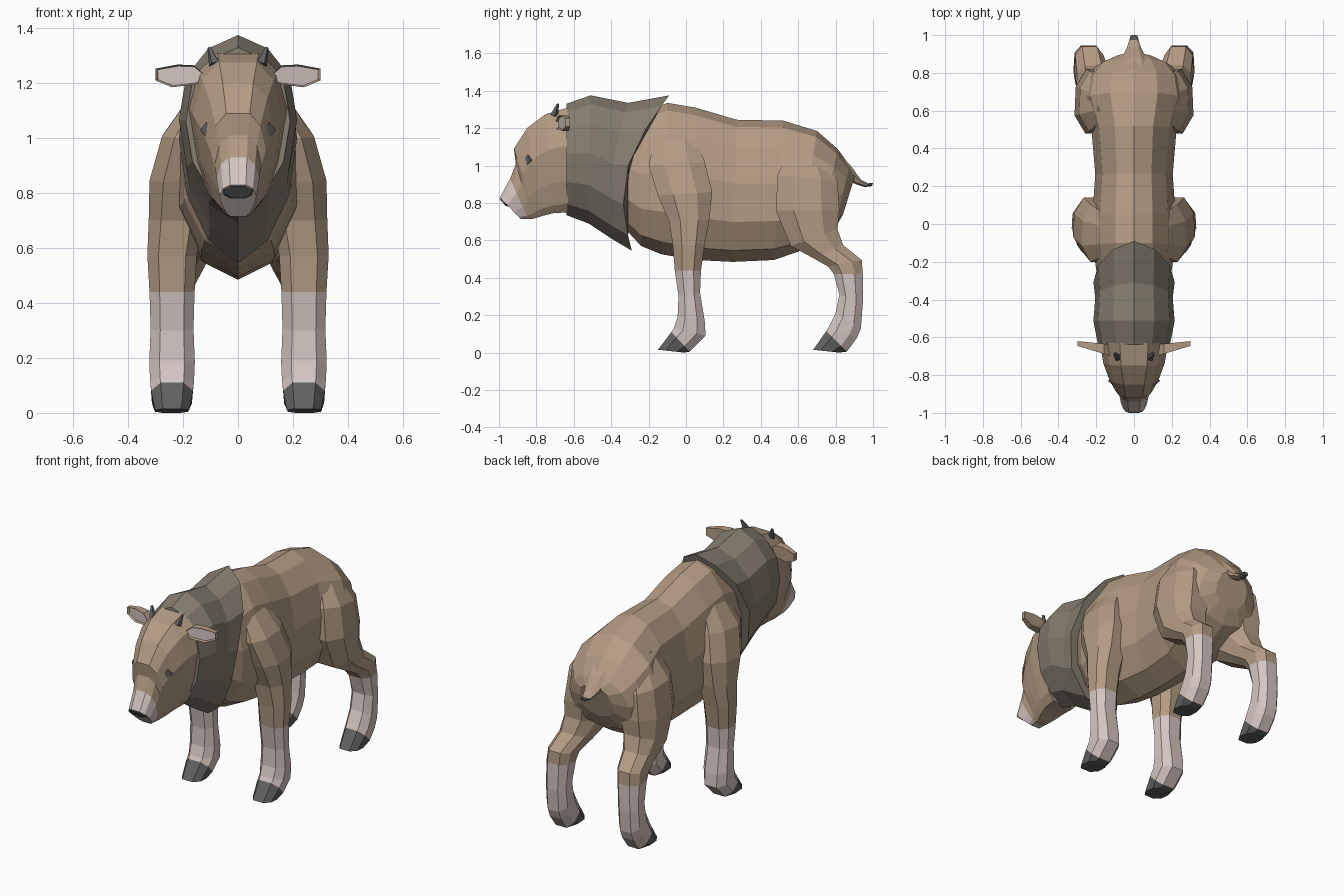
import bpy, bmesh, math
from mathutils import Vector

if "Cube" in bpy.data.objects:
    bpy.data.objects.remove(bpy.data.objects["Cube"])


def material(name, rgb):
    m = bpy.data.materials.new(name)
    m.diffuse_color = (*rgb, 1)
    m.use_nodes = True
    m.node_tree.nodes["Principled BSDF"].inputs["Base Color"].default_value = m.diffuse_color
    return m


BROWN = material("brown_hide", (0.45, 0.33, 0.23))
DARK = material("mane_grey", (0.235, 0.205, 0.16))
PALE = material("pale_skin", (0.66, 0.56, 0.53))
BLACK = material("hoof_dark", (0.12, 0.12, 0.12))


def finish(bm, name, mats):
    bmesh.ops.recalc_face_normals(bm, faces=bm.faces)
    me = bpy.data.meshes.new(name)
    bm.to_mesh(me)
    bm.free()
    for m in mats:
        me.materials.append(m)
    ob = bpy.data.objects.new(name, me)
    bpy.context.collection.objects.link(ob)
    return ob


def loft(name, sections, profile, mats, splits=(), bows=None):
    """Section: (y, z) start, (y, z) end, centre x, half width.
    Profile: (fraction from start to end, width fraction). splits: where material changes."""
    bm = bmesh.new()
    rings = []
    for k, (ya, za, yb, zb, cx, w) in enumerate(sections):
        bow = bows[k] if bows else 0
        right, left = [], []
        for t, f in profile:
            y = ya + (yb - ya) * t + bow * math.sin(math.pi * t)
            z = za + (zb - za) * t
            right.append(bm.verts.new((cx + w * f, y, z)))
            if f > 0:
                left.append(bm.verts.new((cx - w * f, y, z)))
        rings.append(right + left[::-1])
    n = len(rings[0])
    for k in range(len(rings) - 1):
        a, b = rings[k], rings[k + 1]
        for i in range(n):
            j = (i + 1) % n
            f = bm.faces.new((a[i], a[j], b[j], b[i]))
            f.material_index = sum(k >= s for s in splits)
    bm.faces.new(rings[0][::-1])
    bm.faces.new(rings[-1]).material_index = len(splits)
    return finish(bm, name, mats)


TORSO = [(0, 0), (.05, .45), (.2, .82), (.45, 1), (.72, .97), (.92, .6), (1, 0)]
HEAD = [(0, .42), (.12, .8), (.36, 1), (.7, .82), (.92, .6), (1, .4)]
NECK = [(0, 0), (.07, .5), (.22, .88), (.45, 1), (.7, .87), (.9, .5), (1, 0)]
LEG = [(0, .55), (.28, 1), (.72, .95), (1, .5)]

# Torso
loft("torso", [
    (-.36, 1.24, -.36, .7, 0, .14), (-.24, 1.28, -.24, .57, 0, .2),
    (-.1, 1.335, -.13, .525, 0, .22),
    (.05, 1.31, .05, .495, 0, .22), (.27, 1.245, .25, .485, 0, .205),
    (.52, 1.24, .47, .495, 0, .225), (.7, 1.185, .6, .54, 0, .28),
    (.81, 1.09, .71, .6, 0, .26), (.875, 1.0, .79, .65, 0, .2),
    (.905, .95, .84, .74, 0, .11)], TORSO, [BROWN])

# Mane collar around the neck, with pointed rear edge
loft("mane", [
    (-.64, 1.33, -.64, .735, 0, .19), (-.51, 1.375, -.52, .69, 0, .215),
    (-.31, 1.335, -.4, .61, 0, .205), (-.09, 1.375, -.29, .545, 0, .215)],
    NECK, [DARK], bows=[0, 0, -.04, -.13])

# Head and pale muzzle
loft("head", [
    (-.63, 1.31, -.63, .75, 0, .18), (-.75, 1.275, -.71, .745, 0, .163),
    (-.85, 1.2, -.77, .73, 0, .132), (-.92, 1.09, -.8, .72, 0, .102),
    (-.91, 1.01, -.82, .715, 0, .085), (-.94, .93, -.845, .715, 0, .078),
    (-.995, .83, -.885, .715, 0, .068)], HEAD, [BROWN, PALE], splits=[5])

# Dark mouth line under the nose
loft("mouth", [
    (-.955, .82, -.93, .775, 0, .06), (-1.0, .825, -.965, .785, 0, .05)],
    LEG, [BLACK])

# Tail with dark tip
loft("tail", [
    (.78, 1.1, .74, 1.0, 0, .1), (.88, 1.0, .83, .93, 0, .07),
    (.935, .925, .91, .9, 0, .04), (.975, .905, .955, .885, 0, .026),
    (1.0, .908, .995, .89, 0, .018)], LEG, [BROWN, BLACK], splits=[3])

FRONT_LEG = [
    (-.15, 1.22, .02, 1.23, .085, .04), (-.2, 1.0, .1, 1.02, .175, .102),
    (-.15, .84, .14, .86, .21, .112), (-.09, .7, .125, .71, .225, .1),
    (-.07, .57, .1, .58, .24, .09), (-.06, .44, .08, .44, .24, .082),
    (-.04, .3, .075, .32, .24, .078), (-.045, .19, .1, .17, .24, .083),
    (-.065, .13, .105, .09, .24, .08), (-.078, .11, .02, .005, .24, .076),
    (-.15, .015, -.01, 0, .24, .062)]
HIND_LEG = [
    (.56, 1.1, .72, 1.08, .13, .06), (.49, .95, .81, .92, .175, .115),
    (.48, .76, .82, .76, .19, .125), (.56, .57, .81, .66, .2, .11),
    (.68, .505, .84, .575, .215, .09), (.76, .46, .94, .495, .235, .08),
    (.79, .42, .945, .42, .24, .077), (.82, .31, .945, .26, .245, .072),
    (.8, .21, .935, .13, .245, .074), (.765, .14, .915, .08, .245, .075),
    (.75, .115, .86, .005, .245, .072), (.68, .015, .82, 0, .245, .06)]


def ear(name, s):
    """Brown ear wedge with a pale inner face in front."""
    outline = [(.1, 1.21), (.16, 1.265), (.22, 1.268), (.3, 1.253), (.3, 1.21), (.24, 1.185), (.16, 1.195)]
    bm = bmesh.new()
    back, front = [], []
    for x, z in outline:
        u = (x - .1) / .2
        front.append(bm.verts.new((s * x, -.705 + .06 * u, z)))
        back.append(bm.verts.new((s * x, -.64 + .02 * u, z)))
    face = bm.faces.new(front)
    bm.faces.new(back[::-1])
    for i in range(7):
        j = (i + 1) % 7
        bm.faces.new((front[i], front[j], back[j], back[i]))
    bmesh.ops.recalc_face_normals(bm, faces=bm.faces)
    bmesh.ops.inset_individual(bm, faces=[face], thickness=.006, depth=-.012)
    face.material_index = 1
    finish(bm, name, [BROWN, PALE])


def spike(name, base, tip, r, taper, sides, mat):
    """Tapered cone from base to tip."""
    base, tip = Vector(base), Vector(tip)
    d = tip - base
    bm = bmesh.new()
    bmesh.ops.create_cone(bm, cap_ends=True, segments=sides, radius1=r, radius2=r * taper, depth=d.length)
    m = d.to_track_quat('Z', 'Y').to_matrix()
    for v in bm.verts:
        v.co = m @ v.co + (base + tip) / 2
    finish(bm, name, [mat])


# Paired parts
for side, s in (("right", 1), ("left", -1)):
    for name, secs, cut in (("front_leg", FRONT_LEG, 5), ("hind_leg", HIND_LEG, 6)):
        moved = [(a, b, c, d, s * x, w) for a, b, c, d, x, w in secs]
        loft(f"{name}_{side}", moved, LEG, [BROWN, PALE, BLACK], splits=[cut, len(secs) - 2])
    ear(f"ear_{side}", s)
    spike(f"horn_{side}", (s * .085, -.705, 1.27), (s * .105, -.685, 1.33), .022, .3, 5, BLACK)
    spike(f"eye_{side}", (s * .08, -.805, 1.03), (s * .117, -.849, 1.03), .032, .85, 4, BLACK)
